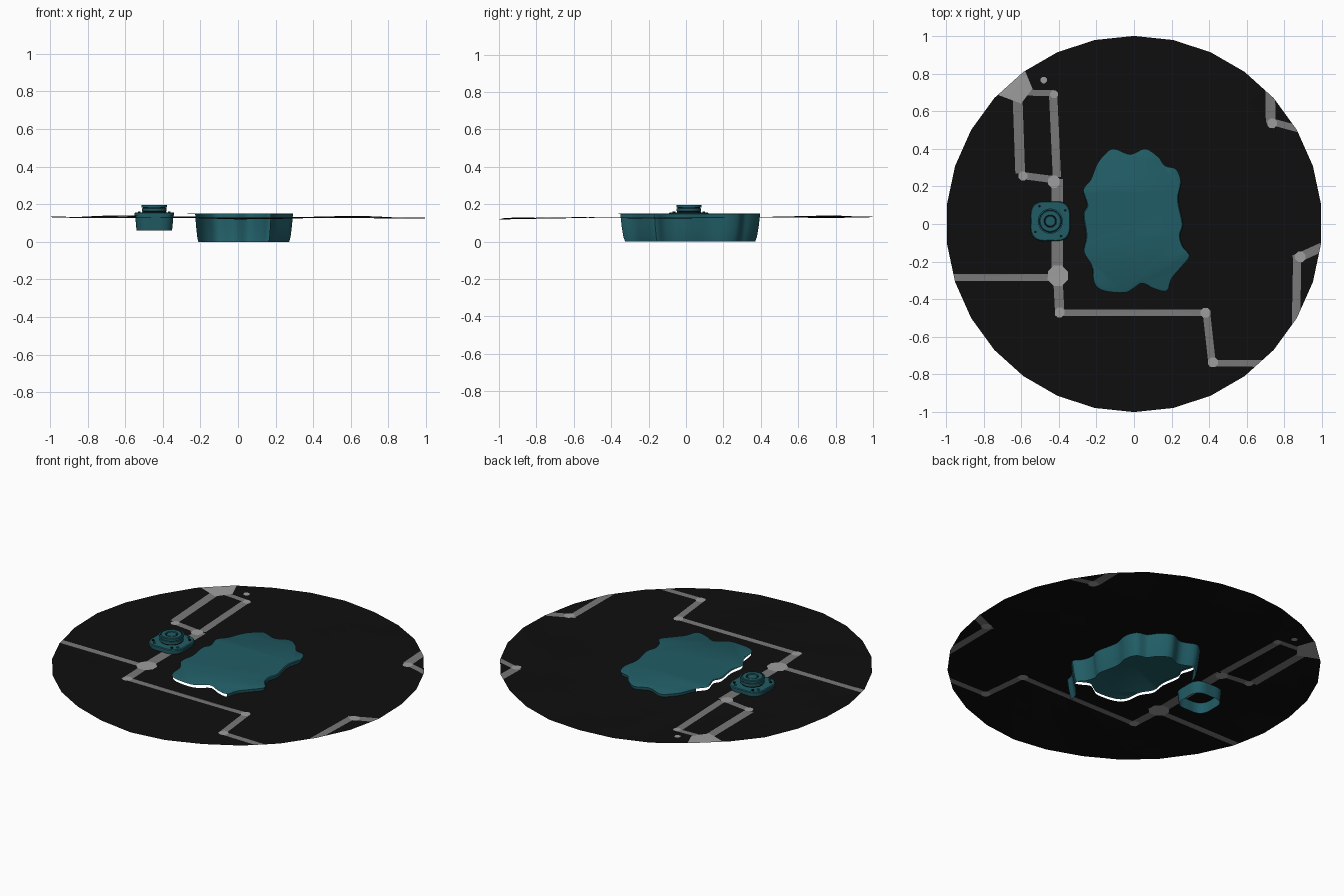
import bpy, math
from mathutils import Vector
from mathutils.geometry import delaunay_2d_cdt

if "Cube" in bpy.data.objects:
    bpy.data.objects.remove(bpy.data.objects["Cube"])


def material(name, rgb):
    m = bpy.data.materials.new(name)
    m.diffuse_color = (*rgb, 1)
    m.use_nodes = True
    m.node_tree.nodes["Principled BSDF"].inputs["Base Color"].default_value = m.diffuse_color
    return m


TEAL = material("teal", (0.015, 0.108, 0.130))
BLACK = material("black", (0.0045, 0.0045, 0.0045))
GREY = material("track grey", (0.19, 0.19, 0.19))
LIGHT = material("junction grey", (0.34, 0.34, 0.34))


def make(name, verts, faces, mats, ids=None, smooth=False):
    me = bpy.data.meshes.new(name)
    me.from_pydata(verts, [], faces)
    for m in mats:
        me.materials.append(m)
    if ids:
        me.polygons.foreach_set("material_index", ids)
    me.update()
    ob = bpy.data.objects.new(name, me)
    bpy.context.collection.objects.link(ob)
    if smooth:
        bpy.context.view_layer.objects.active = ob
        ob.select_set(True)
        bpy.ops.object.shade_smooth_by_angle(angle=math.radians(35))
        ob.select_set(False)
    return ob


def loft(name, outline, centre, rings, closed=True, cap=False, mats=(TEAL,), dark=()):
    """Skin scaled copies of a flat outline; rings = (scale, z), bottom to top."""
    n, c = len(outline), Vector(centre)
    verts = [(*(c + (Vector(p) - c) * s), z) for s, z in rings for p in outline]
    faces, ids = [], []
    for k in range(len(rings) - 1):
        for i in range(n if closed else n - 1):
            j = (i + 1) % n
            faces.append((k * n + i, k * n + j, (k + 1) * n + j, (k + 1) * n + i))
            ids.append(1 if k in dark else 0)
    if cap:
        faces.append(tuple(range((len(rings) - 1) * n, len(rings) * n)))
        ids.append(0)
    return make(name, verts, faces, mats, ids, True)


def circle(cx, cy, r, n, start=0.0):
    return [(cx + r * math.cos(start + math.tau * i / n),
             cy + r * math.sin(start + math.tau * i / n)) for i in range(n)]


def smooth_closed(pts, steps=4):
    """Catmull-Rom curve through a closed outline."""
    out, n = [], len(pts)
    for i in range(n):
        a, b, c, d = (Vector(pts[(i + k) % n]) for k in (-1, 0, 1, 2))
        for s in range(steps):
            t = s / steps
            out.append(tuple(0.5 * (2 * b + (c - a) * t + (2 * a - 5 * b + 4 * c - d) * t * t
                                    + (3 * b - a - 3 * c + d) * t ** 3)))
    return out


# Pool outline, counter-clockwise; the wall covers it from the front right round to the back left
KEYS = [(.175, -.355), (.20, -.29), (.25, -.23), (.295, -.17), (.26, -.12), (.245, -.06),
        (.26, 0), (.235, .13), (.25, .22), (.225, .29), (.165, .31), (.13, .355), (.06, .40),
        (-.02, .37), (-.11, .40), (-.165, .36), (-.20, .31), (-.23, .235), (-.27, .18),
        (-.25, .10), (-.27, .05), (-.255, -.06), (-.265, -.15), (-.225, -.22), (-.21, -.315),
        (-.16, -.355), (-.05, -.365), (0, -.34), (.045, -.315), (.11, -.345)]
STEPS = 4
POOL = smooth_closed(KEYS, STEPS)
POOL_C = (0.01, 0.02)

loft("pool_wall", POOL[:17 * STEPS + 1], POOL_C,
     [(.92, 0), (.945, .025), (.97, .08), (.985, .13), (.99, .147)], closed=False)
loft("pool_surface", POOL, POOL_C, [(1, .147), (.98, .151)], cap=True)


# Ground sheet: a 30-sided disk with the pool hole and the tracks cut into it
def ground_z(x, y):
    r = math.hypot(x, y)
    wave = math.sin(5 * x + 1.3) * math.cos(4 * y) + 0.6 * math.sin(9 * math.atan2(y, x) + 6 * r)
    return 0.129 + r * r * (0.004 * wave + 0.005 * y - 0.002 * x)


def strip(a, b, hw):
    a, b = Vector(a), Vector(b)
    d = (b - a).normalized() * hw
    s = Vector((-d.y, d.x))
    return [tuple(p) for p in (a - s, b - s, b + s, a + s)]


TRACKS = [
    (.019, [(-1.05, -.285), (-.41, -.285)]),
    (.030, [(-.408, -.28), (-.408, .24)]),
    (.022, [(-.41, .25), (-.43, .69)]),
    (.016, [(-.42, .695), (-.62, .70)]),
    (.026, [(-.62, .70), (-.605, .27)]),
    (.019, [(-.61, .26), (-.42, .235)]),
    (.025, [(-.405, -.28), (-.395, -.47)]),
    (.018, [(-.42, -.472), (.40, -.472)]),
    (.020, [(.385, -.47), (.415, -.74)]),
    (.018, [(.40, -.74), (.85, -.742)]),
    (.026, [(.722, .80), (.727, .54)]),
    (.018, [(.71, .55), (.95, .485)]),
    (.022, [(.86, -.60), (.868, -.17)]),
    (.024, [(.85, -.19), (1.05, -.10)]),
]
JUNCTIONS = [(-.405, -.275, .058), (-.425, .225, .035), (-.425, .69, .022), (-.395, -.47, .028),
             (.38, -.472, .028), (.42, -.735, .028), (.735, .535, .028), (.885, -.175, .03),
             (-.48, .765, .018), (-.59, .255, .025)]

shapes = [circle(0, 0, 1, 30, math.pi / 2),
          [tuple(Vector(POOL_C) + (Vector(p) - Vector(POOL_C)) * .985) for p in POOL]]
for hw, path in TRACKS:
    shapes.append(strip(*path, hw))
first_junction = len(shapes)
shapes += [circle(x, y, r, 8, .39) for x, y, r in JUNCTIONS]
shapes.append([(-.60, .64), (-.54, .72), (-.59, .84), (-.76, .70)])   # edge junction

coords, loops = [], []
for s in shapes:
    loops.append(list(range(len(coords), len(coords) + len(s))))
    coords += [Vector(p) for p in s]
# Spare points let the sheet undulate
for ring in range(1, 10):
    coords += [Vector(p) for p in circle(0, 0, ring / 10, 6 + 3 * ring, .07 * ring)]
cv, _, cf, _, _, origin = delaunay_2d_cdt(coords, [], loops, 0, 1e-5)
faces, ids = [], []
for f, o in zip(cf, origin):
    if 0 in o and 1 not in o:
        faces.append(tuple(f))
        ids.append(2 if max(o) >= first_junction else 1 if max(o) > 1 else 0)
make("ground_sheet", [(v.x, v.y, ground_z(v.x, v.y)) for v in cv], faces,
     [BLACK, GREY, LIGHT], ids)

# Pump: hollow rounded-square body, flange, round hub and bolts
PX, PY = -.445, .015
plate = []
for i in range(48):
    a = math.tau * i / 48
    r = .113 - .009 * math.cos(4 * a)
    plate.append((PX + r * math.cos(a), PY + r * math.sin(a)))
loft("pump_body", plate, (PX, PY), [(.90, .06), (.93, .09), (.97, .14)])
loft("pump_flange", plate, (PX, PY),
     [(.95, .138), (1.01, .140), (1.01, .152), (.97, .156)], cap=True)
loft("pump_hub", circle(PX, PY, 1, 32), (PX, PY),
     [(.060, .155), (.060, .162), (.065, .163), (.065, .178), (.060, .179), (.060, .182),
      (.067, .183), (.067, .195), (.060, .195), (.058, .191), (.054, .195), (.034, .195),
      (.032, .189), (.028, .189), (.026, .193)],
     cap=True, mats=(TEAL, BLACK), dark=(0, 4, 8, 12))
for i in range(8):
    a = math.pi / 4 * (i // 2) * 2 + math.pi / 4 + (.16 if i % 2 else -.16)
    x, y = PX + .098 * math.cos(a), PY + .098 * math.sin(a)
    loft(f"pump_bolt_{i + 1}", circle(x, y, .007, 8), (x, y), [(1, .15), (1, .162)],
         cap=True, mats=(TEAL if i % 2 else BLACK,))
